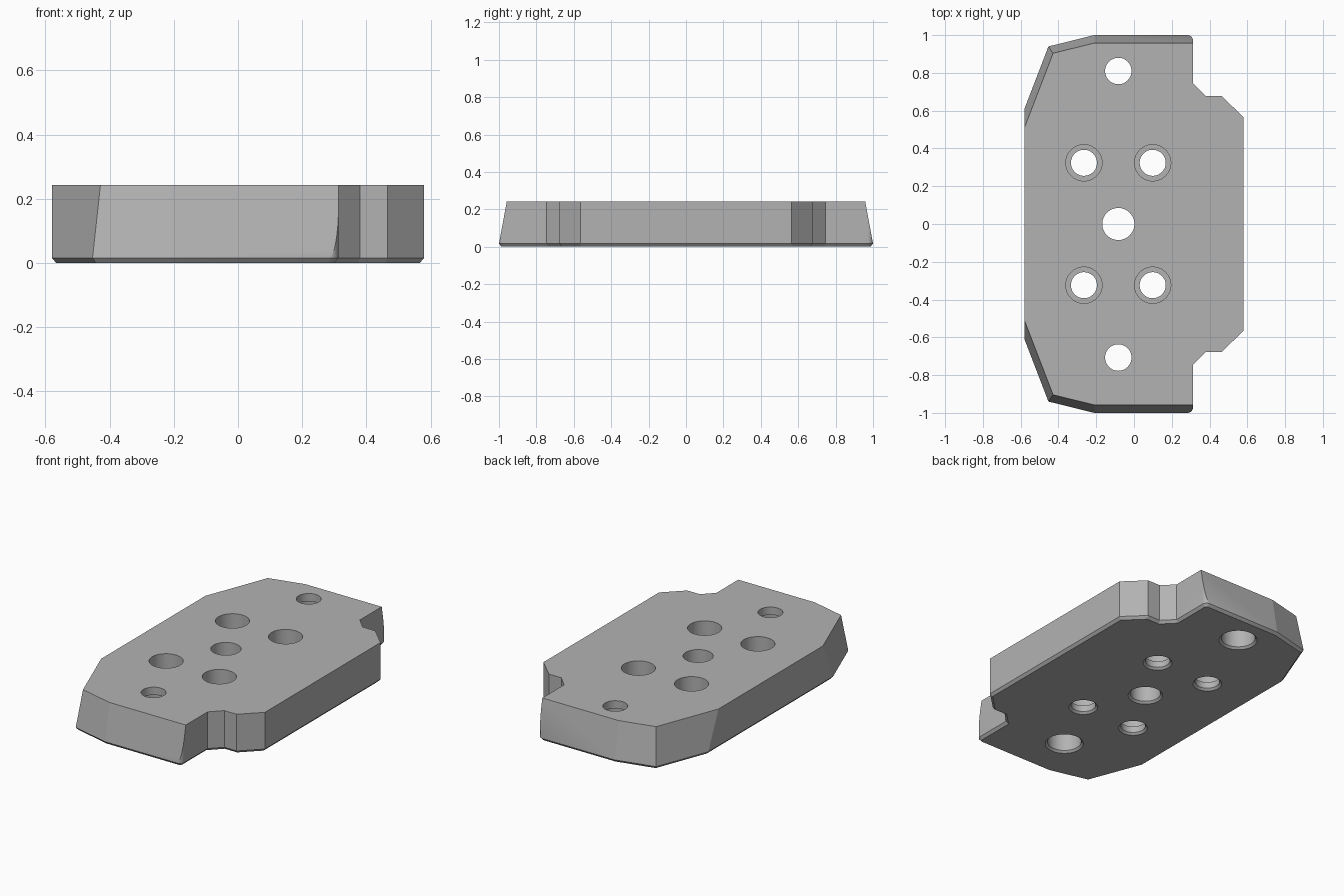
import bpy, bmesh, math
from mathutils import Vector

if "Cube" in bpy.data.objects:
    bpy.data.objects.remove(bpy.data.objects["Cube"])

TOP, EDGE = 0.243, 0.016      # top height, top of the bottom chamfer

grey = bpy.data.materials.new("plain_grey")
grey.diffuse_color = (0.45, 0.45, 0.45, 1)
grey.use_nodes = True
grey.node_tree.nodes["Principled BSDF"].inputs["Base Color"].default_value = grey.diffuse_color


def new_object(name, bm):
    bmesh.ops.recalc_face_normals(bm, faces=bm.faces[:])
    mesh = bpy.data.meshes.new(name)
    bm.to_mesh(mesh)
    bm.free()
    mesh.materials.append(grey)
    ob = bpy.data.objects.new(name, mesh)
    bpy.context.collection.objects.link(ob)
    return ob


# Plate outline: back half, with a small rounded corner, then mirrored in y
R, SIDE = 0.03, 0.313
half = [(0.58, 0.565), (0.465, 0.677), (0.38, 0.677), (SIDE, 0.745)]
for i in range(9):
    a = math.radians(90 * i / 8)
    half.append((SIDE - R + R * math.cos(a), 1 - R + R * math.sin(a)))
half += [(-0.21, 1.0), (-0.453, 0.94), (-0.58, 0.61)]
outline = half + [(x, -y) for x, y in reversed(half)]

bm = bmesh.new()
base = bm.faces.new([bm.verts.new((x, y, EDGE)) for x, y in outline])
walls = bmesh.ops.extrude_face_region(bm, geom=[base], use_keep_orig=True)
bmesh.ops.translate(bm, vec=(0, 0, TOP - EDGE),
                    verts=[v for v in walls["geom"] if isinstance(v, bmesh.types.BMVert)])
bmesh.ops.recalc_face_normals(bm, faces=bm.faces[:])

# Sloping end faces: planes through two bottom points and one top point
slopes = [((0.2, 1.0), (-0.21, 1.0), (0.0, 0.958)),
          ((-0.21, 1.0), (-0.453, 0.94), (-0.21, 0.958)),
          ((-0.453, 0.94), (-0.58, 0.61), (-0.58, 0.51))]
for s in (1, -1):
    for p, q, t in slopes:
        p = Vector((p[0], s * p[1], EDGE))
        q = Vector((q[0], s * q[1], EDGE))
        t = Vector((t[0], s * t[1], TOP))
        n = (q - p).cross(t - p).normalized()
        if n.dot(p) < 0:
            n = -n
        bmesh.ops.bisect_plane(bm, geom=bm.verts[:] + bm.edges[:] + bm.faces[:], dist=1e-4,
                               plane_co=p, plane_no=n, clear_outer=True)
        rim = [e for e in bm.edges if e.is_boundary]
        if rim:
            bmesh.ops.edgeloop_fill(bm, edges=rim)
bmesh.ops.recalc_face_normals(bm, faces=bm.faces[:])

# Bottom chamfer
bottom = [f for f in bm.faces if all(abs(v.co.z - EDGE) < 1e-4 for v in f.verts)]
bmesh.ops.inset_region(bm, faces=bottom, thickness=0.014, depth=0.0, use_even_offset=True)
for v in {v for f in bottom for v in f.verts}:
    v.co.z = 0
plate = new_object("mounting_plate", bm)


# Holes: turned profiles (radius, height), cut out of the plate
def add_hole(bm, x, y, profile, n=48):
    rings = [[bm.verts.new((x + r * math.cos(2 * math.pi * i / n),
                            y + r * math.sin(2 * math.pi * i / n), z)) for i in range(n)]
             for r, z in profile]
    for a, b in zip(rings, rings[1:]):
        for i in range(n):
            j = (i + 1) % n
            bm.faces.new((a[i], a[j], b[j], b[i]))
    bm.faces.new(rings[0][::-1])
    bm.faces.new(rings[-1])


def bore(r):                  # chamfered mouth on the underside
    return [(r + 0.024, -0.012), (r, 0.012)]


bm = bmesh.new()
add_hole(bm, -0.083, 0, bore(0.085) + [(0.085, 0.3)])
for y in (0.81, -0.707):
    add_hole(bm, -0.083, y, bore(0.095) + [(0.095, 0.195), (0.07, 0.195), (0.07, 0.3)])
for x in (-0.265, 0.099):
    for y in (0.324, -0.324):
        add_hole(bm, x, y, bore(0.069) + [(0.069, 0.05), (0.096, 0.05), (0.096, 0.3)])
cutter = new_object("hole_cutter", bm)
cutter.hide_render = True

mod = plate.modifiers.new("holes", "BOOLEAN")
mod.operation, mod.solver, mod.object = "DIFFERENCE", "EXACT", cutter
bpy.context.view_layer.objects.active = plate
plate.select_set(True)
bpy.ops.object.modifier_apply(modifier="holes")
bpy.data.objects.remove(cutter)
bpy.ops.object.shade_smooth_by_angle(angle=math.radians(12))
